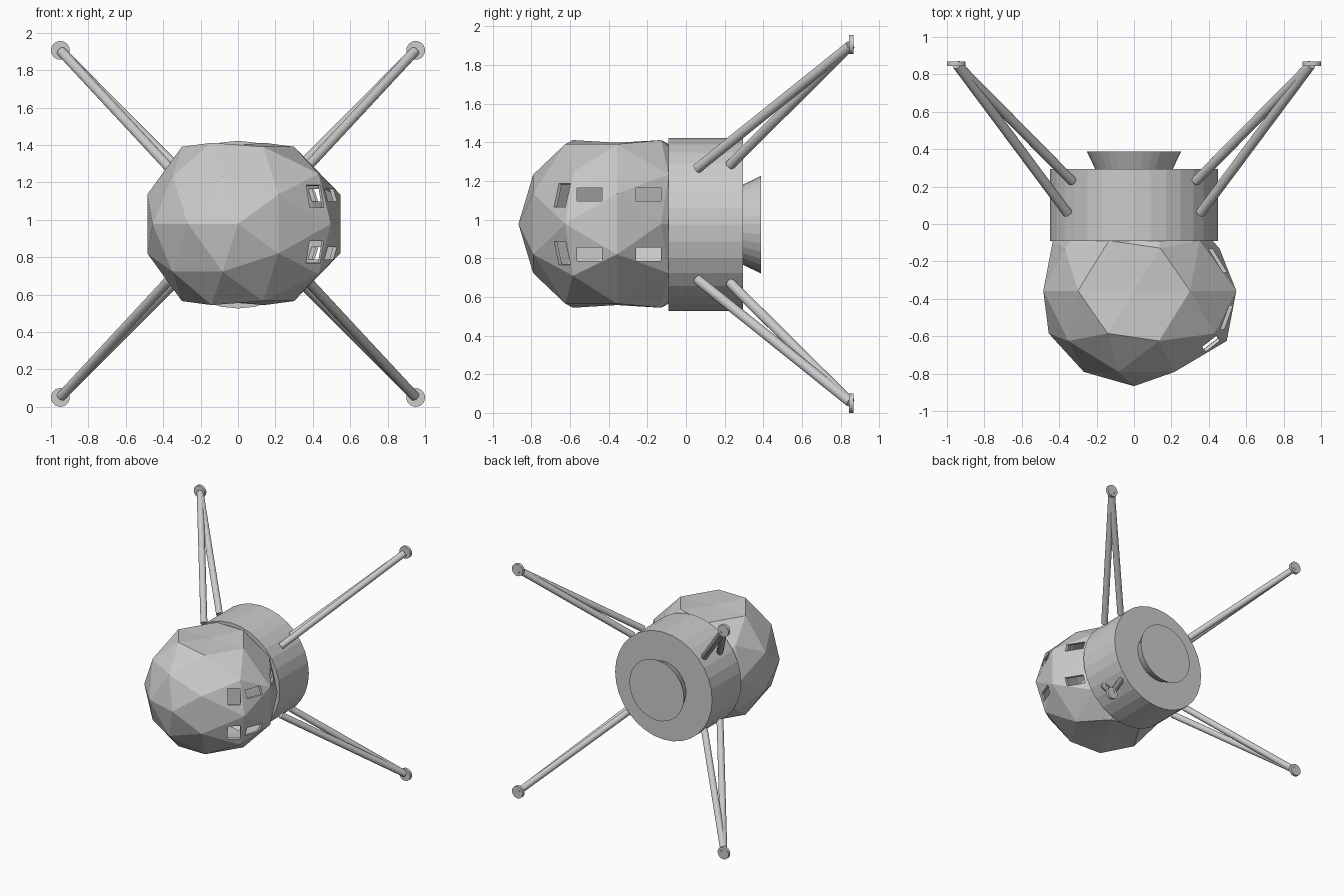
import bpy, bmesh, math
from mathutils import Vector, Matrix

if "Cube" in bpy.data.objects:
    bpy.data.objects.remove(bpy.data.objects["Cube"])

ZC = 0.978          # height of the main axis
HEAD_Y = -0.357     # centre of the faceted cabin
R = 0.51


def obj_from_bmesh(name, bm):
    mesh = bpy.data.meshes.new(name)
    bm.to_mesh(mesh)
    bm.free()
    ob = bpy.data.objects.new(name, mesh)
    bpy.context.collection.objects.link(ob)
    return ob


def rod(name, a, b, r1, r2=None, sides=16):
    """Cylinder or cone from point a to point b."""
    a, b = Vector(a), Vector(b)
    d = b - a
    m = Matrix.Translation((a + b) / 2) @ d.to_track_quat('Z', 'Y').to_matrix().to_4x4()
    bm = bmesh.new()
    bmesh.ops.create_cone(bm, cap_ends=True, segments=sides, radius1=r1,
                          radius2=r1 if r2 is None else r2, depth=d.length, matrix=m)
    return obj_from_bmesh(name, bm)


# Drum body and nozzle behind it
rod("drum_body", (0, -0.09, 0.974), (0, 0.295, 0.974), 0.448, sides=32)
rod("nozzle", (0, 0.29, 0.974), (0, 0.387, 0.974), 0.205, 0.252, sides=32)

# Four pairs of struts, each ending in a round foot
for sx in (-1, 1):
    for sz in (-1, 1):
        tag = ("left" if sx < 0 else "right") + ("_lower" if sz < 0 else "_upper")
        tip = (0.945 * sx, 0.85, ZC + 0.922 * sz)
        rod("front_strut_" + tag, (0.355 * sx, 0.058, ZC + 0.287 * sz), tip, 0.026)
        rod("rear_strut_" + tag, (0.33 * sx, 0.228, ZC + 0.305 * sz), tip, 0.026)
        foot = (0.95 * sx, 0.844, ZC + 0.928 * sz)
        rod("foot_" + tag, foot, (foot[0], 0.868, foot[2]), 0.05, sides=24)

# Faceted cabin: icosphere with flattened top and bottom and a bulged window side
bm = bmesh.new()
bmesh.ops.create_icosphere(bm, subdivisions=2, radius=R,
                           matrix=Matrix.Rotation(-math.pi / 2, 4, 'X'))
for v in bm.verts:
    if abs(v.co.z) > 0.98 * R:
        v.co.z = math.copysign(0.42, v.co.z)
    if v.co.x > 0.34 and v.co.y < 0.05:
        v.co.x += 0.062
bmesh.ops.translate(bm, verts=bm.verts, vec=(0, HEAD_Y, ZC))
bmesh.ops.bisect_plane(bm, geom=bm.verts[:] + bm.edges[:] + bm.faces[:],
                       plane_co=(0, -0.07, 0), plane_no=(0, 1, 0), clear_outer=True)
bmesh.ops.recalc_face_normals(bm, faces=bm.faces)
cabin = obj_from_bmesh("cabin_shell", bm)
shell = cabin.modifiers.new("thickness", 'SOLIDIFY')
shell.thickness = 0.02
shell.offset = -1

# Window openings: two side-facing and one angled, mirrored top to bottom
# (centre, size, facing direction)
windows = [((0.51, -0.50, 0.155), (0.13, 0.068), (1, 0, 0)),
           ((0.45, -0.195, 0.155), (0.13, 0.068), (1, 0, 0)),
           ((0.415, -0.645, 0.152), (0.095, 0.125), (0.57, -0.75, 0.33))]
bm = bmesh.new()
for c, (w, h), n in windows:
    for s in (-1, 1):
        normal = Vector((n[0], n[1], n[2] * s)).normalized()
        side = Vector((0, 0, 1)).cross(normal).normalized()
        up = normal.cross(side)
        rot = Matrix((side, up, normal)).transposed().to_4x4()
        m = Matrix.Translation((c[0], c[1], ZC - 0.002 + c[2] * s)) @ rot
        bmesh.ops.create_cube(bm, size=1, matrix=m @ Matrix.Diagonal((w, h, 0.16, 1)))
cutter = obj_from_bmesh("window_cutter", bm)
cutter.hide_render = True
cutter.hide_viewport = False
cutter.display_type = 'WIRE'
cut = cabin.modifiers.new("windows", 'BOOLEAN')
cut.operation = 'DIFFERENCE'
cut.solver = 'EXACT'
cut.object = cutter
